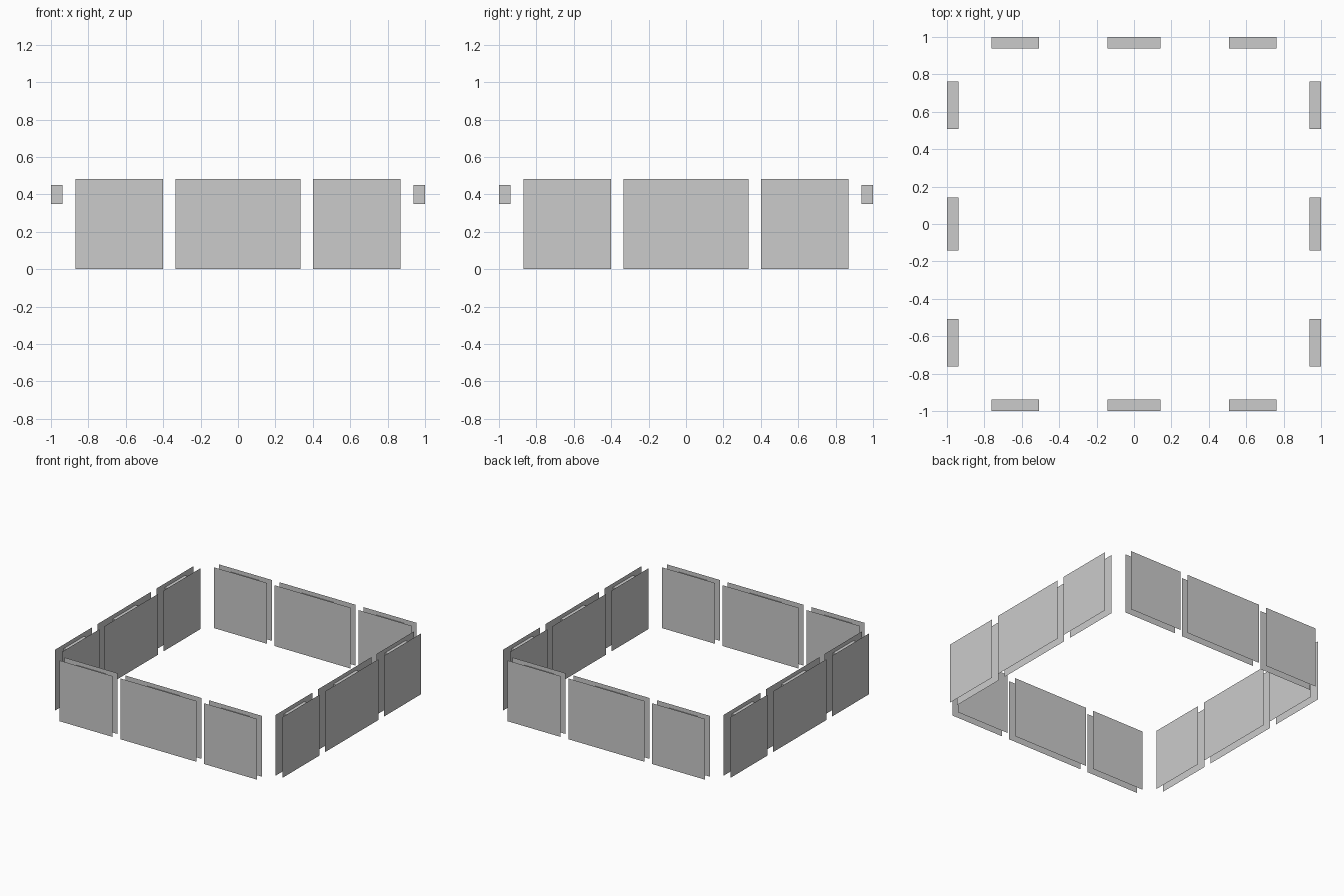
import bpy
from math import pi
from mathutils import Matrix, Vector

if "Cube" in bpy.data.objects:
    bpy.data.objects.remove(bpy.data.objects["Cube"])

OUT, INN = -1.0, -0.938       # outer and inner sheet depth
TOP = 0.483                   # panel height
LOW, HIGH = 0.349, 0.451      # spacer block height range


def add_mesh(name, verts, faces, turn):
    mesh = bpy.data.meshes.new(name)
    mesh.from_pydata([turn @ Vector(v) for v in verts], [], faces)
    obj = bpy.data.objects.new(name, mesh)
    bpy.context.collection.objects.link(obj)


def sheet(name, cx, half, y, flip, turn):
    verts = [(cx - half, y, 0), (cx + half, y, 0),
             (cx + half, y, TOP), (cx - half, y, TOP)]
    add_mesh(name, verts, [(3, 2, 1, 0) if flip else (0, 1, 2, 3)], turn)


def spacer(name, cx, half, turn):
    # open sleeve, its two ends are closed by the sheets
    ring = [(cx - half, LOW), (cx + half, LOW), (cx + half, HIGH), (cx - half, HIGH)]
    verts = [(x, y, z) for y in (OUT, INN) for x, z in ring]
    faces = [((i + 1) % 4, i, i + 4, (i + 1) % 4 + 4) for i in range(4)]
    add_mesh(name, verts, faces, turn)


# centre, half width of the sheets, half width of the spacer
PANELS = {"left": (-0.635, 0.233, 0.126),
          "middle": (0.0, 0.334, 0.143),
          "right": (0.635, 0.233, 0.126)}

# four sides of the square, three double panels each
for k, side in enumerate(("front", "right_side", "back", "left_side")):
    turn = Matrix.Rotation(k * pi / 2, 4, 'Z')
    for spot, (cx, half, block) in PANELS.items():
        sheet(f"{side}_{spot}_outer_panel", cx, half, OUT, False, turn)
        sheet(f"{side}_{spot}_inner_panel", cx, half, INN, True, turn)
        spacer(f"{side}_{spot}_spacer", cx, block, turn)
